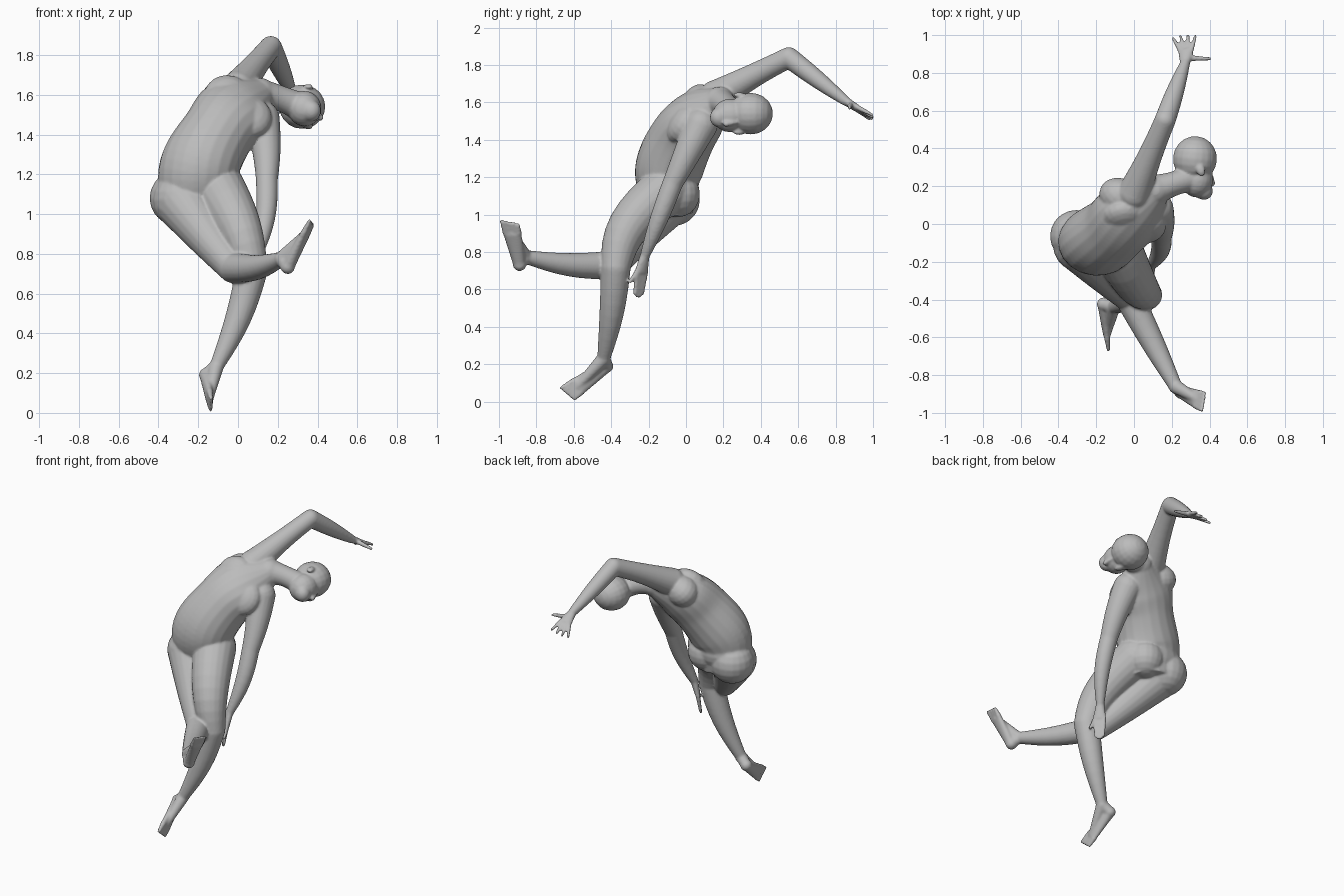
import bpy, bmesh, math
from mathutils import Vector, Matrix

if "Cube" in bpy.data.objects:
    bpy.data.objects.remove(bpy.data.objects["Cube"])

bm = bmesh.new()
SIDES = 20
STEPS = 8


def loft(centres, widths, depths, side_start, side_end):
    """Skin a row of ellipses whose wide axis turns from one side direction to another."""
    rings = []
    last = len(centres) - 1
    for i, centre in enumerate(centres):
        along = (centres[min(i + 1, last)] - centres[max(i - 1, 0)]).normalized()
        side = side_start.lerp(side_end, i / last)
        side = (side - along * side.dot(along)).normalized()
        front = along.cross(side)
        ring = []
        for k in range(SIDES):
            angle = math.tau * k / SIDES
            ring.append(bm.verts.new(centre + side * widths[i] * math.cos(angle)
                                     + front * depths[i] * math.sin(angle)))
        rings.append(ring)
    for low, high in zip(rings, rings[1:]):
        for k in range(SIDES):
            j = (k + 1) % SIDES
            bm.faces.new((low[k], low[j], high[j], high[k]))
    bm.faces.new(rings[0][::-1])
    bm.faces.new(rings[-1])


def blob(centre, radii, axis=(0, 0, 1)):
    """Ellipsoid whose last radius lies along the axis."""
    turn = Vector(axis).to_track_quat('Z', 'Y').to_matrix().to_4x4()
    place = Matrix.Translation(centre) @ turn @ Matrix.Diagonal((*radii, 1))
    bmesh.ops.create_uvsphere(bm, u_segments=SIDES, v_segments=SIDES // 2,
                              radius=1, matrix=place)


def ball(centre, radius):
    blob(centre, (radius, radius, radius))


def bone(start, end, thick, thin, bulge=0.0, bow=(0, 0, 0)):
    """Round tapering limb segment, fuller and bowed in the middle, with round ends."""
    start, end, bow = Vector(start), Vector(end), Vector(bow)
    centres, radii = [], []
    for i in range(STEPS + 1):
        t = i / STEPS
        swell = math.sin(math.pi * t)
        centres.append(start.lerp(end, t) + bow * swell)
        radii.append(thick + (thin - thick) * t + bulge * swell)
    side = (end - start).orthogonal()
    loft(centres, radii, radii, side, side)
    ball(start, thick)
    ball(end, thin)


def slab(start, end, side, start_size, end_size):
    """Flattened segment for palms and feet: each size is half width, half depth."""
    centres, widths, depths = [], [], []
    for i in range(STEPS + 1):
        t = i / STEPS
        centres.append(start.lerp(end, t))
        widths.append(start_size[0] + (end_size[0] - start_size[0]) * t)
        depths.append(start_size[1] + (end_size[1] - start_size[1]) * t)
    loft(centres, widths, depths, side, side)


def hand(wrist, knuckles, tips, across, fan, thumb):
    """Palm, four fingers fanned along the across direction, and a thumb."""
    across = Vector(across).normalized()
    slab(wrist, knuckles, across, (.027, .024), (.044, .018))
    for k in range(4):
        offset = across * (k - 1.5) / 1.5
        reach = 1 - .1 * abs(k - 1.5)
        tip = knuckles.lerp(tips, reach)
        bone(knuckles + offset * .03, tip + offset * fan, .014, .009)
    bone(wrist.lerp(knuckles, .4), thumb, .018, .01)


def foot(ankle, heel, toes, across):
    """Heel, wedge-shaped instep and five toes, the big toe last."""
    across = Vector(across).normalized()
    ball(heel, .037)
    bone(ankle, heel, .036, .034)
    ball_of_foot = heel.lerp(toes, .7)
    slab(heel, ball_of_foot, across, (.034, .034), (.052, .022))
    bone(ankle, ball_of_foot, .038, .022)
    for k in range(5):
        offset = across * (k - 2) / 2
        reach = .9 + .08 * k / 4
        bone(ball_of_foot + offset * .036, heel.lerp(toes, reach) + offset * .044,
             .017, .01)


def spline(points):
    """Smooth path through the given points."""
    ends = [points[0] * 2 - points[1]] + points + [points[-1] * 2 - points[-2]]
    path = []
    for p, q, r, s in zip(ends, ends[1:], ends[2:], ends[3:]):
        for i in range(STEPS):
            t = i / STEPS
            path.append(q + ((r - p) * t + (p * 2 - q * 5 + r * 4 - s) * t ** 2
                             + (q * 3 - p - r * 3 + s) * t ** 3) / 2)
    return path + [points[-1]]


# Torso: spine joints, with half width and half depth at each
hip_line = Vector((1, 0, .15))
shoulder_line = Vector((.6, -.35, -.6))
seat = Vector((-.22, -.08, 1))
waist = Vector((-.2, -.095, 1.22))
ribs = Vector((-.1, -.02, 1.41))
chest = Vector((-.01, .07, 1.52))
nape = Vector((.11, .18, 1.6))
sizes = [(.16, .12), (.2, .18), (.185, .175), (.19, .15), (.09, .085)]
shape = spline([Vector(size) for size in sizes])
loft(spline([seat, waist, ribs, chest, nape]), [s.x for s in shape],
     [s.y for s in shape], hip_line, shoulder_line)

# Buttocks, sacrum, and chest muscles mirrored about the breastbone
ball((-.305, -.065, 1.08), .14)
ball((-.13, -.05, 1.11), .125)
blob((-.21, -.04, 1.14), (.19, .11, .12))
breastbone = Vector((0, .01, 1.54))
for sign in (-1, 1):
    blob(breastbone + shoulder_line * sign * .085, (.12, .12, .07), (.1, -.8, .5))

# Right shoulder blade
blob((-.07, .14, 1.58), (.12, .1, .1), (.3, .5, .6))

# Neck, skull, jaw, nose, chin and ears
skull = Vector((.323, .345, 1.54))
bone(nape, (.29, .24, 1.55), .085, .07, bulge=-.012, bow=(0, 0, .01))
blob(skull, (.117, .112, .12), (.1, 1, 0))
face = Vector((.335, .235, 1.53))
blob(face, (.085, .09, .095), (.2, 1, 0))
blob(face + Vector((.03, -.055, -.01)), (.05, .055, .055), (.5, -.5, -.3))
bone((.405, .27, 1.495), (.415, .215, 1.485), .01, .016)
bone((.39, .18, 1.485), (.385, .155, 1.515), .014, .014)
for sign in (-1, 1):
    blob(skull + Vector((.03, -.06, .1 * sign)), (.024, .014, .034), (-.3, 1, 0))

# Raised right arm with spread hand
shoulder = Vector((0, .16, 1.63))
elbow = Vector((.165, .55, 1.84))
wrist = Vector((.27, .85, 1.61))
bone(shoulder, elbow, .09, .056, bulge=-.008, bow=(0, 0, .005))
bone(elbow, wrist, .056, .027, bulge=.006)
hand(wrist, Vector((.275, .92, 1.565)), Vector((.265, 1, 1.515)), (1, .1, .2), .06,
     Vector((.4, .875, 1.57)))

# Lowered left arm with hanging hand
shoulder = Vector((.12, .08, 1.48))
elbow = Vector((.145, -.07, 1.17))
wrist = Vector((.09, -.22, .78))
bone(shoulder, elbow, .09, .055, bow=(.01, 0, 0))
bone(elbow, wrist, .055, .026, bulge=.008, bow=(.02, 0, 0))
hand(wrist, Vector((.08, -.24, .69)), Vector((.065, -.255, .555)), (.6, -.8, 0), .025,
     Vector((.105, -.3, .64)))

# Right leg with the shin stretched forward
hip = Vector((-.285, -.11, 1.07))
knee = Vector((-.025, -.39, .73))
ankle = Vector((.22, -.86, .775))
bone(hip, knee, .145, .077, bulge=-.005, bow=(0, -.01, -.01))
bone(knee, ankle, .077, .036, bulge=.006, bow=(0, 0, -.02))
foot(ankle, Vector((.25, -.89, .735)), Vector((.375, -.945, .97)), (-.3, -1, 0))

# Left leg reaching down
hip = Vector((-.1, -.11, 1.13))
knee = Vector((.07, -.375, .72))
ankle = Vector((-.11, -.44, .23))
bone(hip, knee, .135, .08, bulge=.005, bow=(.02, -.065, .01))
bone(knee, ankle, .08, .035, bulge=.008, bow=(.02, .01, 0))
foot(ankle, Vector((-.16, -.425, .19)), Vector((-.135, -.645, .035)), (0, -.6, .8))

# Fuse everything into one continuous skin
bmesh.ops.recalc_face_normals(bm, faces=bm.faces)
mesh = bpy.data.meshes.new("body")
bm.to_mesh(mesh)
bm.free()
body = bpy.data.objects.new("body", mesh)
bpy.context.collection.objects.link(body)
bpy.context.view_layer.objects.active = body
fuse = body.modifiers.new("fuse", 'REMESH')
fuse.mode = 'VOXEL'
fuse.voxel_size = .007
soften = body.modifiers.new("soften", 'SMOOTH')
soften.iterations = 7
for name in ("fuse", "soften"):
    bpy.ops.object.modifier_apply(modifier=name)

# Grey clay
colour = (.5, .5, .5, 1)
clay = bpy.data.materials.new("grey_clay")
clay.use_nodes = True
clay.diffuse_color = colour
clay.node_tree.nodes["Principled BSDF"].inputs["Base Color"].default_value = colour
body.data.materials.append(clay)
for polygon in body.data.polygons:
    polygon.use_smooth = True
